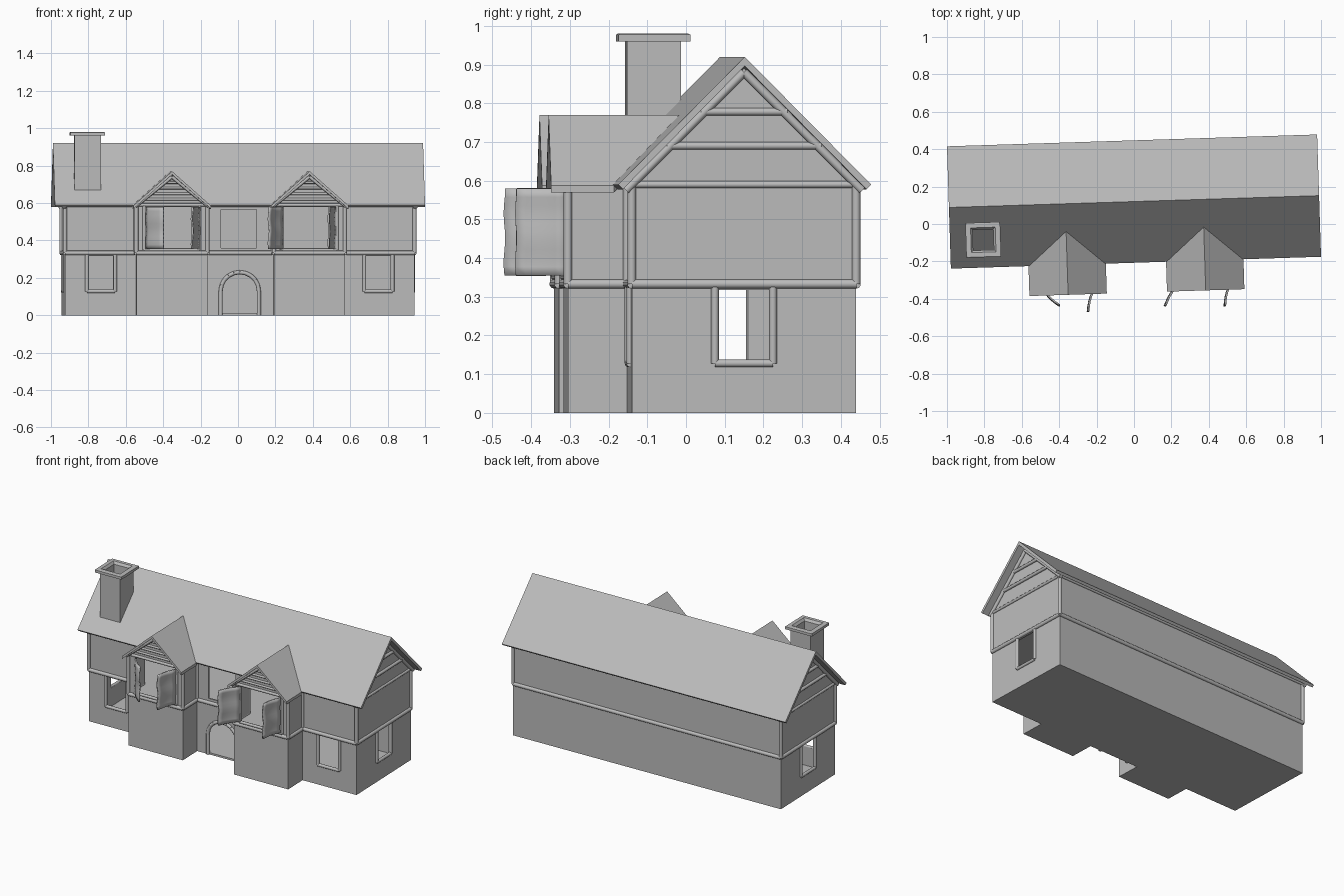
import bpy, bmesh, math
from mathutils import Vector, Matrix

if "Cube" in bpy.data.objects:
    bpy.data.objects.remove(bpy.data.objects["Cube"])

# The whole house sits slightly turned on its plot
FRAME = Matrix.Translation((0, 0.12, 0)) @ Matrix.Rotation(0.032, 4, 'Z')
HL, HW = 0.935, 0.29            # half length and half width of the main body
BAY_X, BAY_W, BAY_Y = 0.368, 0.19, -0.443
FLOOR, EAVE = 0.333, 0.59
RIDGE, BAY_RIDGE = 0.92, 0.77

plaster = bpy.data.materials.new("plain grey")
GREY = (0.5, 0.5, 0.5, 1)
plaster.use_nodes = True
plaster.diffuse_color = GREY
plaster.node_tree.nodes["Principled BSDF"].inputs["Base Color"].default_value = GREY


def finish(name, bm, smooth=False):
    bmesh.ops.recalc_face_normals(bm, faces=bm.faces)
    mesh = bpy.data.meshes.new(name)
    bm.to_mesh(mesh)
    bm.free()
    mesh.materials.append(plaster)
    ob = bpy.data.objects.new(name, mesh)
    bpy.context.collection.objects.link(ob)
    ob.matrix_world = FRAME
    bpy.ops.object.select_all(action='DESELECT')
    ob.select_set(True)
    bpy.context.view_layer.objects.active = ob
    if smooth:
        bpy.ops.object.shade_smooth_by_angle(angle=math.radians(50))
    return ob


def prism(bm, points, offset):
    """Closed solid made by sweeping a flat outline along an offset."""
    face = bm.faces.new([bm.verts.new(p) for p in points])
    out = bmesh.ops.extrude_face_region(bm, geom=[face], use_keep_orig=True)
    bmesh.ops.translate(bm, vec=offset, verts=[v for v in out["geom"] if isinstance(v, bmesh.types.BMVert)])


def box(bm, lo, hi):
    (x0, y0, z0), (x1, y1, z1) = lo, hi
    prism(bm, [(x0, y0, z0), (x1, y0, z0), (x1, y1, z0), (x0, y1, z0)], (0, 0, z1 - z0))


def beams(name, runs, r):
    """Round timbers, one for each pair of end points."""
    bm = bmesh.new()
    for a, b in runs:
        a, b = Vector(a), Vector(b)
        d = b - a
        m = Matrix.Translation((a + b) / 2) @ d.to_track_quat('Z', 'Y').to_matrix().to_4x4()
        bmesh.ops.create_cone(bm, cap_ends=True, segments=10, radius1=r, radius2=r,
                              depth=d.length, matrix=m)
    return finish(name, bm, True)


# Footprint with two bays along the front
outline = [(-HL, -HW)]
for c in (-BAY_X, BAY_X):
    outline += [(c - BAY_W, -HW), (c - BAY_W, BAY_Y), (c + BAY_W, BAY_Y), (c + BAY_W, -HW)]
outline += [(HL, -HW), (HL, HW), (-HL, HW)]
edges = list(zip(outline, outline[1:] + outline[:1]))

# Floors
for name, z in (("ground_floor", 0), ("upper_floor", FLOOR - 0.01)):
    bm = bmesh.new()
    prism(bm, [(x * 0.999, y * 0.999, z) for x, y in outline], (0, 0, 0.01))
    finish(name, bm)

# Window and door cutters
WIN_X, WIN_W = 0.742, 0.07
ARCH_R, ARCH_Z = 0.1, 0.13
arch = [(ARCH_R * math.cos(t * math.pi / 10), ARCH_Z + ARCH_R * math.sin(t * math.pi / 10))
        for t in range(11)]
arch = [(ARCH_R, 0)] + arch + [(-ARCH_R, 0)]
bm = bmesh.new()
for s in (-1, 1):
    box(bm, (s * WIN_X - WIN_W, -0.33, 0.13), (s * WIN_X + WIN_W, -0.25, 0.318))
    box(bm, (s * BAY_X - 0.14, -0.48, 0.355), (s * BAY_X + 0.14, -0.4, 0.58))
    box(bm, (s * HL - 0.05, -WIN_W, 0.13), (s * HL + 0.05, WIN_W, 0.318))
box(bm, (-0.1, -0.33, 0.36), (0.09, -0.25, 0.565))
prism(bm, [(x, -0.33, z if z else 0.012) for x, z in arch], (0, 0.08, 0))
cutter = finish("opening_cutter", bm)
cutter.hide_render = True

# Outer walls as a thin shell with the openings cut out
bm = bmesh.new()
for (x0, y0), (x1, y1) in edges:
    bm.faces.new([bm.verts.new(p) for p in
                  ((x0, y0, 0), (x1, y1, 0), (x1, y1, EAVE), (x0, y0, EAVE))])
bmesh.ops.remove_doubles(bm, verts=bm.verts, dist=1e-5)
walls = finish("outer_walls", bm)
shell = walls.modifiers.new("thickness", 'SOLIDIFY')
shell.thickness, shell.offset, shell.use_even_offset = 0.01, -1, True
cut = walls.modifiers.new("openings", 'BOOLEAN')
cut.object, cut.solver = cutter, 'EXACT'
for m in ("thickness", "openings"):
    bpy.ops.object.modifier_apply(modifier=m)
bpy.data.objects.remove(cutter)

# Main roof
ROOF_L, ROOF_W, T = 0.99, 0.327, 0.018
bm = bmesh.new()
low = RIDGE - ROOF_W * 1.01
prism(bm, [(-ROOF_L, -ROOF_W, low), (-ROOF_L, 0, RIDGE), (-ROOF_L, ROOF_W, low),
           (-ROOF_L, ROOF_W - 0.012, low - 0.012), (-ROOF_L, 0, RIDGE - T - 0.006),
           (-ROOF_L, 0.012 - ROOF_W, low - 0.012)], (2 * ROOF_L, 0, 0))
finish("main_roof", bm)

# Bay roofs, running back to meet the main slope
BAY_ROOF_W, BAY_EAVE, BAY_FRONT = 0.207, 0.587, -0.487
bm = bmesh.new()
for c in (-BAY_X, BAY_X):
    for s in (-1, 1):
        e = c + s * BAY_ROOF_W
        prism(bm, [(c, BAY_FRONT, BAY_RIDGE), (c, -0.148, BAY_RIDGE),
                   (e, -0.325, BAY_EAVE), (e, BAY_FRONT, BAY_EAVE)], (0, 0, -T))
finish("bay_roofs", bm)

# Gable walls
bm = bmesh.new()
for s in (-1, 1):
    prism(bm, [(s * HL, -HW, EAVE), (s * HL, HW, EAVE), (s * HL, 0, RIDGE - 0.03)],
          (-s * 0.01, 0, 0))
    c = s * BAY_X
    prism(bm, [(c - BAY_W, BAY_Y, EAVE - 0.01), (c + BAY_W, BAY_Y, EAVE - 0.01),
               (c, BAY_Y, BAY_RIDGE - 0.02)], (0, 0.01, 0))
finish("gable_walls", bm)

# Belt, top rail and corner posts
beams("floor_belt", [((*a, FLOOR), (*b, FLOOR)) for a, b in edges], 0.012)
beams("top_rail", [((*a, EAVE), (*b, EAVE)) for a, b in edges], 0.009)
beams("corner_posts", [((*p, FLOOR), (*p, EAVE)) for p in outline], 0.011)

# Gable timbers: slats and sloping rafters
slats, rafters, bay_slats, bay_rafters = [], [], [], []
for s in (-1, 1):
    x, c = s * (HL + 0.004), s * BAY_X
    for z in (0.69, 0.778):
        half = RIDGE - 0.03 - z
        slats.append(((x, -half, z), (x, half, z)))
    for z in (0.62, 0.65, 0.68, 0.71):
        half = (BAY_RIDGE - 0.025 - z) / 0.9
        bay_slats.append(((c - half, BAY_Y, z), (c + half, BAY_Y, z)))
    for t in (-1, 1):
        rafters.append(((x, 0, RIDGE - 0.04), (x, t * 0.305, RIDGE - 0.345)))
        bay_rafters.append(((c, BAY_Y - 0.015, BAY_RIDGE - 0.03),
                            (c + t * 0.195, BAY_Y - 0.015, BAY_EAVE - 0.005)))
beams("gable_slats", slats, 0.01)
beams("gable_rafters", rafters, 0.011)
beams("bay_gable_slats", bay_slats, 0.007)
beams("bay_gable_rafters", bay_rafters, 0.009)


# Window frames
def frame(center, side, half, z0, z1):
    a, b = Vector(center) - Vector(side) * half, Vector(center) + Vector(side) * half
    up = Vector((0, 0, 1))
    return [(a + up * z0, a + up * z1), (b + up * z0, b + up * z1), (a + up * z0, b + up * z0)]


lower, bay = [], []
for s in (-1, 1):
    lower += frame((s * WIN_X, -HW, 0), (1, 0, 0), 0.075, 0.128, 0.325)
    lower += frame((s * HL, 0, 0), (0, 1, 0), 0.075, 0.128, 0.325)
    bay += frame((s * BAY_X, BAY_Y, 0), (1, 0, 0), 0.148, 0.35, 0.585)
beams("lower_window_frames", lower, 0.01)
beams("bay_window_frames", bay, 0.009)

# Door arch and middle window handle
rim = [(x * 1.02, -HW, z) for x, z in arch]
beams("door_arch", list(zip(rim, rim[1:])), 0.011)

# Open shutters with slightly warped boards
for name, hinge, tip in (("right_bay_outer_shutter", (-0.508, -0.45), (-0.418, -0.547)),
                         ("right_bay_inner_shutter", (-0.228, -0.45), (-0.269, -0.58)),
                         ("left_bay_inner_shutter", (0.228, -0.45), (0.152, -0.565)),
                         ("left_bay_outer_shutter", (0.508, -0.45), (0.472, -0.575))):
    h, along = Vector((*hinge, 0.355)), Vector((*tip, 0)) - Vector((*hinge, 0))
    normal = along.cross(Vector((0, 0, 1))).normalized()
    bm = bmesh.new()
    bmesh.ops.create_grid(bm, x_segments=5, y_segments=10, size=0.5)
    for v in bm.verts:
        u, w = v.co.x + 0.5, v.co.y + 0.5
        warp = 0.004 * math.sin(w * 11)
        v.co = (h + along * (u + u * warp * 5) + Vector((0, 0, 0.225 * w))
                + normal * (warp * 0.5 + 0.008 * math.sin(u * math.pi)))
    ob = finish(name, bm, True)
    ob.modifiers.new("thickness", 'SOLIDIFY').thickness = 0.009

# Chimney: hollow stack with a projecting cap
CH = Vector((-0.812, -0.179, 0))
bm = bmesh.new()
rings = [(0.07, 0.66), (0.07, 0.96), (0.093, 0.96), (0.093, 0.977), (0.088, 0.98),
         (0.066, 0.98), (0.055, 0.965), (0.055, 0.68)]
loops = [[bm.verts.new(CH + Vector((sx * r, sy * r, z)))
          for sx, sy in ((-1, -1), (1, -1), (1, 1), (-1, 1))] for r, z in rings]
for a, b in zip(loops, loops[1:]):
    for i in range(4):
        j = (i + 1) % 4
        bm.faces.new((a[i], a[j], b[j], b[i]))
bm.faces.new(loops[0])
bm.faces.new(loops[-1])
finish("chimney", bm)
